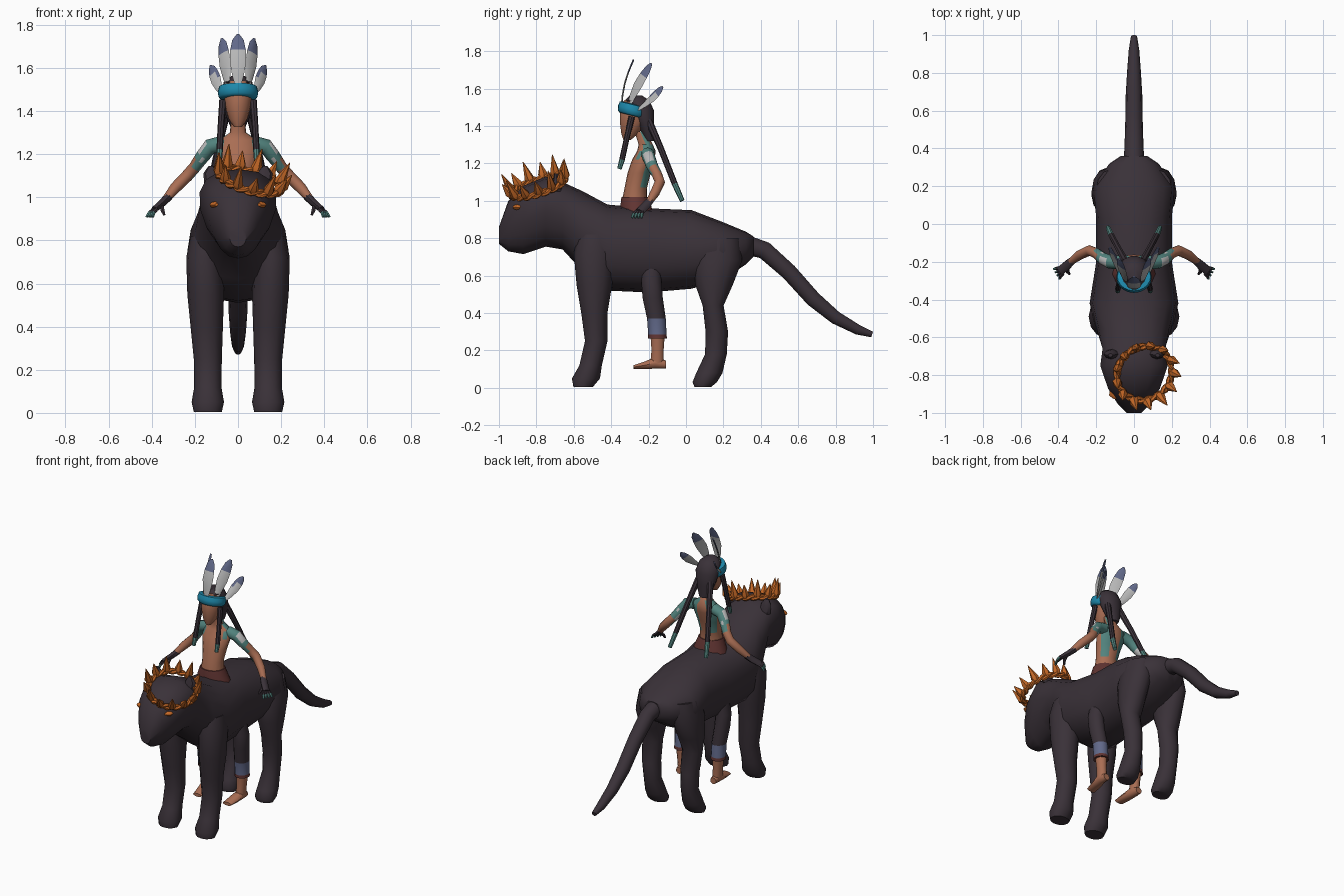
import bpy
import bmesh
from math import sin, cos, pi, radians, copysign
from mathutils import Vector, Matrix

cube = bpy.data.objects.get("Cube")
if cube:
    bpy.data.objects.remove(cube, do_unlink=True)

X, Y, Z = Vector((1, 0, 0)), Vector((0, 1, 0)), Vector((0, 0, 1))

# Colours
PALETTE = {
    "charcoal": (.042, .031, .040),
    "skin": (.40, .155, .088),
    "orange": (.56, .14, .020),
    "bright_blue": (.013, .25, .41),
    "teal": (.085, .23, .21),
    "pale_grey": (.48, .48, .48),
    "slate_blue": (.12, .14, .25),
    "maroon": (.12, .035, .032),
}
MATS = {}
for key, rgb in PALETTE.items():
    mat = bpy.data.materials.new(key)
    mat.use_nodes = True
    mat.diffuse_color = (*rgb, 1)
    shader = mat.node_tree.nodes["Principled BSDF"]
    shader.inputs["Base Color"].default_value = (*rgb, 1)
    shader.inputs["Roughness"].default_value = .8
    MATS[key] = mat


def loft(name, rows, colours, paint=None, sides=12, axis=None, ref=X,
         power=1, closed=False, sx=1):
    """Skin elliptical rings (x, y, z, half_width, half_depth) along a path."""
    bm = bmesh.new()
    points = [Vector((r[0] * sx, r[1], r[2])) for r in rows]
    count = len(rows)
    rings = []
    for i, row in enumerate(rows):
        if axis is not None:
            tangent = axis.normalized()
        elif closed:
            tangent = (points[(i + 1) % count] - points[i - 1]).normalized()
        else:
            tangent = (points[min(i + 1, count - 1)] - points[max(i - 1, 0)]).normalized()
        u = (ref - tangent * ref.dot(tangent)).normalized()
        v = tangent.cross(u)
        ring = []
        for k in range(sides):
            c, s = cos(2 * pi * k / sides), sin(2 * pi * k / sides)
            c = copysign(abs(c) ** power, c)
            s = copysign(abs(s) ** power, s)
            ring.append(bm.verts.new(points[i] + u * c * row[3] + v * s * row[4]))
        rings.append(ring)
    pairs = list(zip(rings, rings[1:]))
    if closed:
        pairs.append((rings[-1], rings[0]))
    for low, high in pairs:
        for k in range(sides):
            n = (k + 1) % sides
            bm.faces.new((low[k], low[n], high[n], high[k]))
    if not closed:
        bm.faces.new(rings[0])
        bm.faces.new(rings[-1])
    bmesh.ops.recalc_face_normals(bm, faces=bm.faces)
    colours = colours.split()
    if paint:
        for face in bm.faces:
            face.material_index = colours.index(paint(face.calc_center_median()))
    mesh = bpy.data.meshes.new(name)
    bm.to_mesh(mesh)
    bm.free()
    for colour in colours:
        mesh.materials.append(MATS[colour])
    mesh.shade_smooth()
    mesh.set_sharp_from_angle(angle=radians(42))
    obj = bpy.data.objects.new(name, mesh)
    bpy.context.collection.objects.link(obj)
    return obj


def radial(points):
    """Turn (x, y, z, radius) into round rows."""
    return [(*p, p[3]) for p in points]


# Big cat: trunk, neck and head from (y, top, bottom, half width)
profile = [(.36, .81, .70, .07), (.32, .835, .66, .13), (.2, .885, .58, .215),
           (.03, .95, .53, .2), (-.2, .96, .51, .2), (-.42, .98, .52, .235),
           (-.55, 1.05, .62, .2), (-.66, 1.1, .74, .165), (-.75, 1.13, .755, .172),
           (-.87, 1.08, .715, .14), (-.95, 1.0, .73, .095), (-1, .86, .77, .045)]
body = loft("cat_body", [(0, y, (t + b) / 2, w, (t - b) / 2) for y, t, b, w in profile],
            "charcoal", sides=16, axis=Y, power=.88)
for vert in body.data.vertices:  # narrow jaw, broad brow
    if vert.co.y < -.6:
        vert.co.x *= max(.6, 1 + 1.2 * (vert.co.z - .93))

loft("cat_tail", radial([(0, .32, .765, .055), (0, .42, .735, .05), (0, .55, .62, .046),
                         (0, .68, .475, .044), (0, .8, .375, .037), (0, .92, .31, .028),
                         (0, .995, .285, .016)]), "charcoal", sides=10)

front_leg = [(.13, -.48, .82, .09, .1), (.155, -.49, .72, .085, .11), (.15, -.49, .55, .085, .095),
             (.145, -.49, .4, .075, .07), (.14, -.48, .25, .065, .06), (.14, -.51, .12, .063, .06),
             (.14, -.535, .05, .075, .075), (.14, -.55, .005, .065, .052)]
hind_leg = [(.12, .18, .8, .08, .11), (.14, .17, .68, .085, .13), (.145, .15, .55, .08, .1),
            (.15, .145, .44, .068, .056), (.145, .165, .3, .06, .06), (.14, .16, .18, .055, .058),
            (.14, .125, .08, .065, .07), (.14, .1, .03, .07, .065), (.14, .09, .005, .06, .045)]

# Rider limbs
arm = radial([(.07, -.205, 1.25, .036), (.13, -.2, 1.235, .036), (.16, -.185, 1.195, .033),
              (.175, -.175, 1.175, .031), (.2, -.155, 1.14, .028), (.235, -.14, 1.1, .028),
              (.29, -.165, 1.045, .026), (.335, -.2, .99, .018)])
palm = [(.32, -.188, 1.005, .02, .02), (.35, -.215, .975, .026, .018), (.39, -.248, .942, .026, .014)]
trouser = [(.12, -.19, .7, .05, .055), (.155, -.185, .57, .048, .054), (.15, -.178, .48, .048, .054),
           (.14, -.158, .37, .046, .05), (.138, -.153, .285, .046, .049), (.138, -.152, .265, .048, .05)]
shin = [(.138, -.152, .28, .036, .04), (.135, -.152, .2, .03, .034), (.13, -.155, .13, .03, .038)]
foot = [(.13, -.108, .125, .022, .022), (.13, -.16, .135, .031, .034),
        (.12, -.22, .121, .035, .021), (.112, -.28, .111, .032, .011)]
front_braid = radial([(.07, -.29, 1.45, .017), (.08, -.32, 1.32, .015),
                      (.085, -.342, 1.22, .015), (.086, -.356, 1.17, .012)])
back_braid = radial([(.045, -.2, 1.43, .02), (.08, -.135, 1.28, .017),
                     (.12, -.06, 1.09, .016), (.137, -.02, 1.0, .013)])


def arm_paint(c):
    x = abs(c.x)
    return "teal" if x < .16 else "pale_grey" if x < .175 else "teal" if x < .2 else "skin"


def trouser_paint(c):
    return "charcoal" if c.z > .37 else "slate_blue" if c.z > .285 else "maroon"


def feather(name, base, tip, width, ref, bow):
    base, tip = Vector(base), Vector(tip)
    rows = []
    for t, w in ((0, .25), (.25, .7), (.5, 1), (.72, .95), (.9, .7), (1, .2)):
        p = base.lerp(tip, t) - Y * bow * sin(pi * t)
        rows.append((*p, w * width, .005))
    limit = base.z + .71 * (tip.z - base.z)
    loft(name, rows, "pale_grey slate_blue", sides=6, ref=ref,
         paint=lambda c: "slate_blue" if c.z > limit else "pale_grey")


feather("feather_centre", (0, -.345, 1.5), (0, -.28, 1.755), .038, X, .015)

for side, s in (("left", 1), ("right", -1)):
    # Cat legs, ear and eye
    loft(side + "_cat_front_leg", front_leg, "charcoal", axis=Z, sx=s)
    loft(side + "_cat_hind_leg", hind_leg, "charcoal", axis=Z, sx=s)
    loft(side + "_cat_ear", [(.11, -.69, 1.05, .045, .03), (.125, -.69, 1.11, .036, .022),
                             (.125, -.695, 1.145, .012, .01)], "charcoal", axis=Z, sides=8, sx=s)
    loft(side + "_cat_eye", [(.098, -.926, .965, .01, .006), (.104, -.908, .965, .028, .016),
                             (.1, -.86, .965, .026, .014)], "orange", axis=Y, sides=8, sx=s)
    # Rider arm, hand and fingers
    loft(side + "_arm", arm, "skin teal pale_grey", paint=arm_paint, ref=Y, sx=s)
    loft(side + "_palm", palm, "charcoal", ref=Y, sides=8, sx=s)
    for i in range(4):
        a = i / 3
        loft(side + "_finger", radial([(.388 - .012 * a, -.23 - .035 * a, .945, .009),
                                       (.41 - .02 * a, -.235 - .045 * a, .93, .009),
                                       (.425 - .03 * a, -.238 - .052 * a, .908, .006)]),
             "charcoal teal", sides=6, ref=Y, sx=s,
             paint=lambda c: "teal" if c.z < .925 else "charcoal")
    loft(side + "_thumb", radial([(.355, -.225, .965, .011), (.35, -.255, .94, .01),
                                  (.342, -.265, .918, .006)]), "charcoal", sides=6, ref=Y, sx=s)
    # Rider leg
    loft(side + "_trouser_leg", trouser, "charcoal slate_blue maroon",
         paint=trouser_paint, axis=Z, sx=s)
    loft(side + "_shin", shin, "skin", axis=Z, sides=10, sx=s)
    loft(side + "_foot", foot, "skin", axis=Y, sides=10, sx=s)
    # Braids with wrapped ends
    loft(side + "_front_braid", front_braid, "charcoal teal", sides=8, sx=s,
         paint=lambda c: "teal" if c.z < 1.22 else "charcoal")
    loft(side + "_back_braid", back_braid, "charcoal teal", sides=8, sx=s,
         paint=lambda c: "teal" if c.z < 1.09 else "charcoal")
    # Side feathers fan around the headband
    fan = Vector((s, 1, 0))
    feather(side + "_inner_feather", (s * .045, -.31, 1.5), (s * .075, -.185, 1.735), .034, fan, .01)
    feather(side + "_outer_feather", (s * .078, -.265, 1.48), (s * .127, -.125, 1.61), .028, fan, -.01)


# Rider torso with painted shoulders and back
def torso_paint(c):
    front = c.y < -.235
    if front:
        return "teal" if c.z > 1.2 and abs(c.x) > .055 else "skin"
    return "teal" if c.z > 1.1 and .025 < abs(c.x) < .085 else "skin"


loft("torso", [(0, -.27, .93, .085, .075), (0, -.275, 1.0, .076, .068), (0, -.268, 1.07, .07, .06),
               (0, -.25, 1.15, .084, .062), (0, -.228, 1.22, .1, .06), (0, -.212, 1.265, .09, .05),
               (0, -.215, 1.3, .038, .038), (0, -.245, 1.37, .03, .03)],
     "skin teal", paint=torso_paint, axis=Z, sides=16)
loft("waist_wrap", [(0, -.262, .92, .12, .09), (0, -.268, .97, .1, .085),
                    (0, -.274, 1.02, .081, .073)], "maroon", axis=Z, sides=14)

# Rider head, hair and headband
loft("head", [(0, -.315, 1.325, .018, .02), (0, -.3, 1.36, .042, .047), (0, -.283, 1.42, .061, .072),
              (0, -.275, 1.5, .07, .08), (0, -.27, 1.54, .055, .06)], "skin", axis=Z, sides=14)
loft("hair", [(0, -.195, 1.32, .032, .026), (0, -.212, 1.4, .066, .042), (0, -.235, 1.48, .079, .066),
              (0, -.262, 1.535, .066, .07), (0, -.268, 1.562, .032, .035)], "charcoal", axis=Z, sides=14)
loft("headband", [(0, -.288, 1.455, .078, .07), (0, -.287, 1.465, .09, .08), (0, -.283, 1.488, .094, .084),
                  (0, -.278, 1.512, .088, .078), (0, -.277, 1.517, .06, .055)],
     "bright_blue", axis=Vector((0, .25, 1)), sides=20)

# Tilted crown: two twisted strands with thorn spikes
tilt = Z.rotation_difference(Vector((.28, -.33, 1)).normalized())
place = Matrix.Translation((.055, -.79, 1.075)) @ tilt.to_matrix().to_4x4()
for strand in range(2):
    rows = []
    for i in range(72):
        a = 2 * pi * i / 72
        twist = 9 * a + pi * strand
        r = .15 + .009 * cos(twist)
        rows.append((r * cos(a), r * sin(a), .01 * sin(twist), .012, .012))
    loft("crown_strand", rows, "orange", sides=6, ref=Z, closed=True).matrix_world = place
for i in range(13):
    a = 2 * pi * i / 13
    height = .11 if i % 2 else .08
    spike = [(cos(a) * r, sin(a) * r, z, w, w) for r, z, w in
             ((.15, 0, .018), (.158, .02, .026), (.18, height, .002))]
    loft("crown_spike", spike, "orange", sides=6, ref=Vector((-sin(a), cos(a), 0))).matrix_world = place
